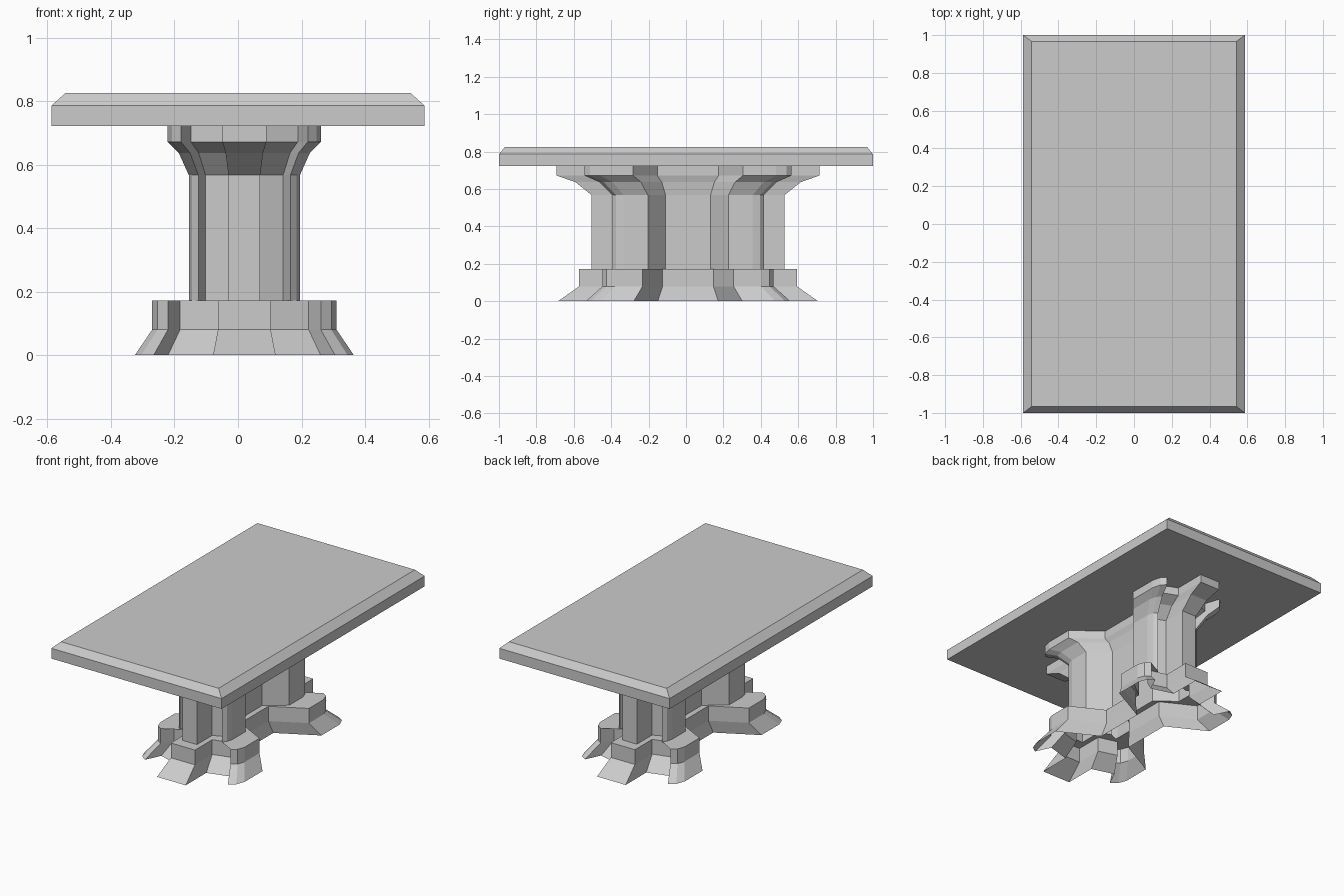
import bpy, bmesh

if "Cube" in bpy.data.objects:
    bpy.data.objects.remove(bpy.data.objects["Cube"])


def make_object(name, bm):
    bmesh.ops.recalc_face_normals(bm, faces=bm.faces[:])
    mesh = bpy.data.meshes.new(name)
    bm.to_mesh(mesh)
    bm.free()
    obj = bpy.data.objects.new(name, mesh)
    bpy.context.collection.objects.link(obj)
    return obj


def loft(name, outline, levels, centre=(0, 0), caps=False):
    """Stack scaled copies of an outline; levels are (z, x scale, y scale)."""
    bm = bmesh.new()
    rings = [[bm.verts.new((centre[0] + x * sx, centre[1] + y * sy, z))
              for x, y in outline] for z, sx, sy in levels]
    n = len(outline)
    for low, high in zip(rings, rings[1:]):
        for i in range(n):
            j = (i + 1) % n
            bm.faces.new((low[i], low[j], high[j], high[i]))
    if caps:
        bm.faces.new(rings[0][::-1])
        bm.faces.new(rings[-1])
    return make_object(name, bm)


# Table top: slab with a sloped upper edge
slab = [(-1, -1), (1, -1), (1, 1), (-1, 1)]
loft("table_top", slab,
     [(0.722, 0.587, 1.0), (0.786, 0.587, 1.0), (0.826, 0.543, 0.967)], caps=True)

# Pedestal outline: one quarter (end lobe, notch, side lobe, waist), mirrored
quarter = [(0.05, -0.515), (0.05, -0.365), (0.122, -0.335), (0.145, -0.405),
           (0.165, -0.385), (0.175, -0.345), (0.175, -0.215), (0.052, -0.12)]
right_half = quarter + [(x, -y) for x, y in reversed(quarter)]
outline = right_half + [(-x, y) for x, y in reversed(right_half)]

# Pedestal: flared foot, ledge, straight column, flared collar; hollow underneath
loft("pedestal", outline,
     [(0.0, 1.97, 1.35), (0.08, 1.66, 1.13), (0.172, 1.66, 1.13), (0.172, 1, 1),
      (0.567, 1, 1), (0.637, 1.18, 1.17), (0.672, 1.38, 1.365), (0.722, 1.38, 1.365)],
     centre=(0.02, 0.011))
